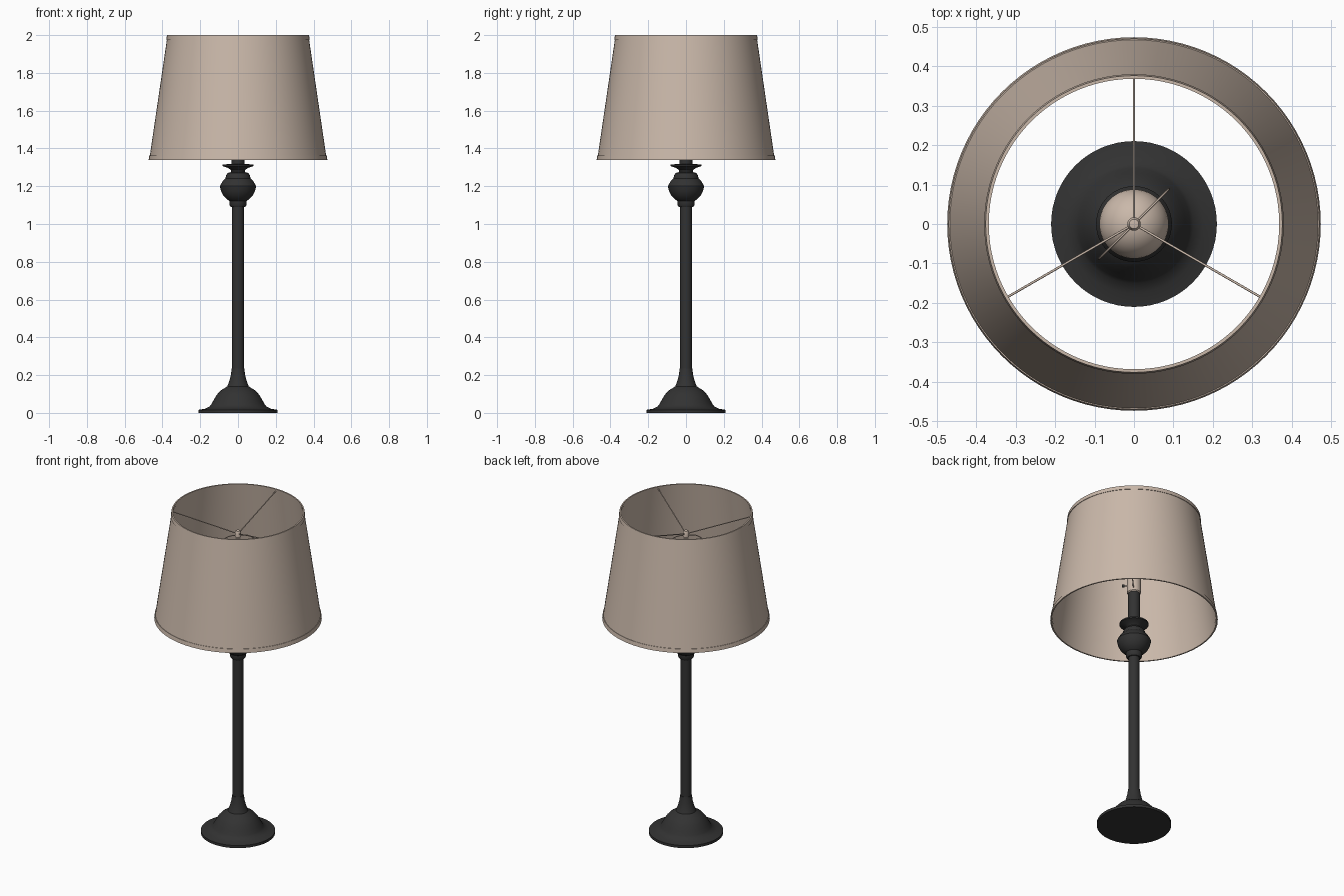
import bpy, bmesh, math
from mathutils import Vector

if "Cube" in bpy.data.objects:
    bpy.data.objects.remove(bpy.data.objects["Cube"])


def material(name, rgb):
    m = bpy.data.materials.new(name)
    m.diffuse_color = (*rgb, 1)
    m.use_nodes = True
    m.node_tree.nodes["Principled BSDF"].inputs["Base Color"].default_value = m.diffuse_color
    return m


BLACK = material("matte black", (0.032, 0.032, 0.032))
LINEN = material("warm linen", (0.59, 0.48, 0.40))


def finish(name, bm, mat, angle=35):
    bmesh.ops.remove_doubles(bm, verts=bm.verts, dist=1e-5)
    bmesh.ops.recalc_face_normals(bm, faces=bm.faces)
    me = bpy.data.meshes.new(name)
    bm.to_mesh(me)
    bm.free()
    ob = bpy.data.objects.new(name, me)
    bpy.context.collection.objects.link(ob)
    me.materials.append(mat)
    bpy.ops.object.select_all(action='DESELECT')
    ob.select_set(True)
    bpy.context.view_layer.objects.active = ob
    bpy.ops.object.shade_smooth_by_angle(angle=math.radians(angle))
    return ob


def lathe(name, profile, mat, steps=64, closed=False):
    """Spin a (radius, z) profile around the z axis."""
    bm = bmesh.new()
    vs = [bm.verts.new((r, 0, z)) for r, z in profile]
    es = [bm.edges.new(p) for p in zip(vs, vs[1:])]
    if closed:
        es.append(bm.edges.new((vs[-1], vs[0])))
    bmesh.ops.spin(bm, geom=vs + es, cent=(0, 0, 0), axis=(0, 0, 1),
                   angle=2 * math.pi, steps=steps, use_merge=True)
    return finish(name, bm, mat)


def wire(name, points, radius, mat, smooth=False):
    """Round rod along points."""
    cu = bpy.data.curves.new(name, 'CURVE')
    cu.dimensions = '3D'
    cu.bevel_depth = radius
    cu.bevel_resolution = 2
    cu.use_fill_caps = True
    sp = cu.splines.new('NURBS' if smooth else 'POLY')
    sp.points.add(len(points) - 1)
    for p, co in zip(sp.points, points):
        p.co = (*co, 1)
    if smooth:
        sp.use_endpoint_u = True
        sp.order_u = 3
    cu.materials.append(mat)
    ob = bpy.data.objects.new(name, cu)
    bpy.context.collection.objects.link(ob)
    return ob


# Weighted foot with stepped dome and flared neck
lathe("base", [(0, 0), (0.21, 0), (0.21, 0.016), (0.175, 0.022), (0.15, 0.034),
               (0.142, 0.045), (0.13, 0.066), (0.113, 0.095), (0.092, 0.118),
               (0.064, 0.136), (0.057, 0.14), (0.047, 0.165), (0.038, 0.20),
               (0.033, 0.235), (0, 0.235)], BLACK)

# Straight column
lathe("column", [(0, 0.22), (0.031, 0.22), (0.031, 1.10), (0, 1.10)], BLACK, 48)

# Turned ball, collars and dish
lathe("turned_ball", [(0, 1.09), (0.038, 1.09), (0.045, 1.10), (0.045, 1.122),
                      (0.058, 1.13), (0.078, 1.15), (0.09, 1.175), (0.096, 1.20),
                      (0.09, 1.212), (0.08, 1.228), (0.066, 1.242), (0.064, 1.255),
                      (0.056, 1.27), (0.036, 1.275), (0.038, 1.285), (0.052, 1.297),
                      (0.082, 1.307), (0.082, 1.315), (0.034, 1.318), (0, 1.318)], BLACK)

# Upper stem inside the shade
lathe("upper_stem", [(0, 1.31), (0.034, 1.31), (0.034, 1.51), (0, 1.51)], BLACK, 48)

# Bulb holder and bulb
lathe("socket", [(0, 1.505), (0.03, 1.505), (0.039, 1.515), (0.039, 1.61),
                 (0.034, 1.62), (0, 1.62)], LINEN, 48)
bulb = [(0.03, 1.615), (0.034, 1.64), (0.05, 1.665)]
for i in range(13):
    a = math.radians(-40 + 130 * i / 12)
    bulb.append((0.088 * math.cos(a) if i < 12 else 0, 1.735 + 0.088 * math.sin(a)))
lathe("bulb", bulb, LINEN, 48)

# Turn switch on the holder
d = Vector((0.78, -0.62, 0))
z = Vector((0, 0, 1.56))
wire("switch_stem", [d * 0.03 + z, d * 0.06 + z], 0.004, BLACK)
wire("switch_knob", [d * 0.055 + z, d * 0.067 + z], 0.008, BLACK)

# Wire harp around the bulb, on the diagonal
h = Vector((1, 1, 0)).normalized()
half = [(0.036, 1.53), (0.08, 1.54), (0.12, 1.60), (0.127, 1.70),
        (0.12, 1.79), (0.07, 1.85), (0.0, 1.855)]
path = [h * r + Vector((0, 0, q)) for r, q in half]
path += [h * -r + Vector((0, 0, q)) for r, q in half[-2::-1]]
wire("harp", path, 0.003, LINEN, True)

# Finial hub and three spokes up to the top rim
lathe("hub", [(0, 1.845), (0.017, 1.845), (0.017, 1.872), (0.012, 1.882),
              (0, 1.884)], LINEN, 32)
for k in range(3):
    a = math.radians(90 + 120 * k)
    u = Vector((math.cos(a), math.sin(a), 0))
    wire("spoke_%d" % (k + 1), [u * 0.01 + Vector((0, 0, 1.865)),
                                u * 0.371 + Vector((0, 0, 1.985))], 0.003, LINEN)


# Tapered shade and its two trim bands
def shade_r(q):
    return 0.470 + (0.373 - 0.470) * (q - 1.34) / 0.66


def band(name, z0, z1, inner, outer):
    lathe(name, [(shade_r(z0) + inner, z0), (shade_r(z0) + outer, z0),
                 (shade_r(z1) + outer, z1), (shade_r(z1) + inner, z1)],
          LINEN, 96, True)


band("shade", 1.342, 1.998, -0.003, 0.0)
band("top_trim", 1.975, 2.0, -0.005, 0.003)
band("bottom_trim", 1.338, 1.362, -0.005, 0.003)
